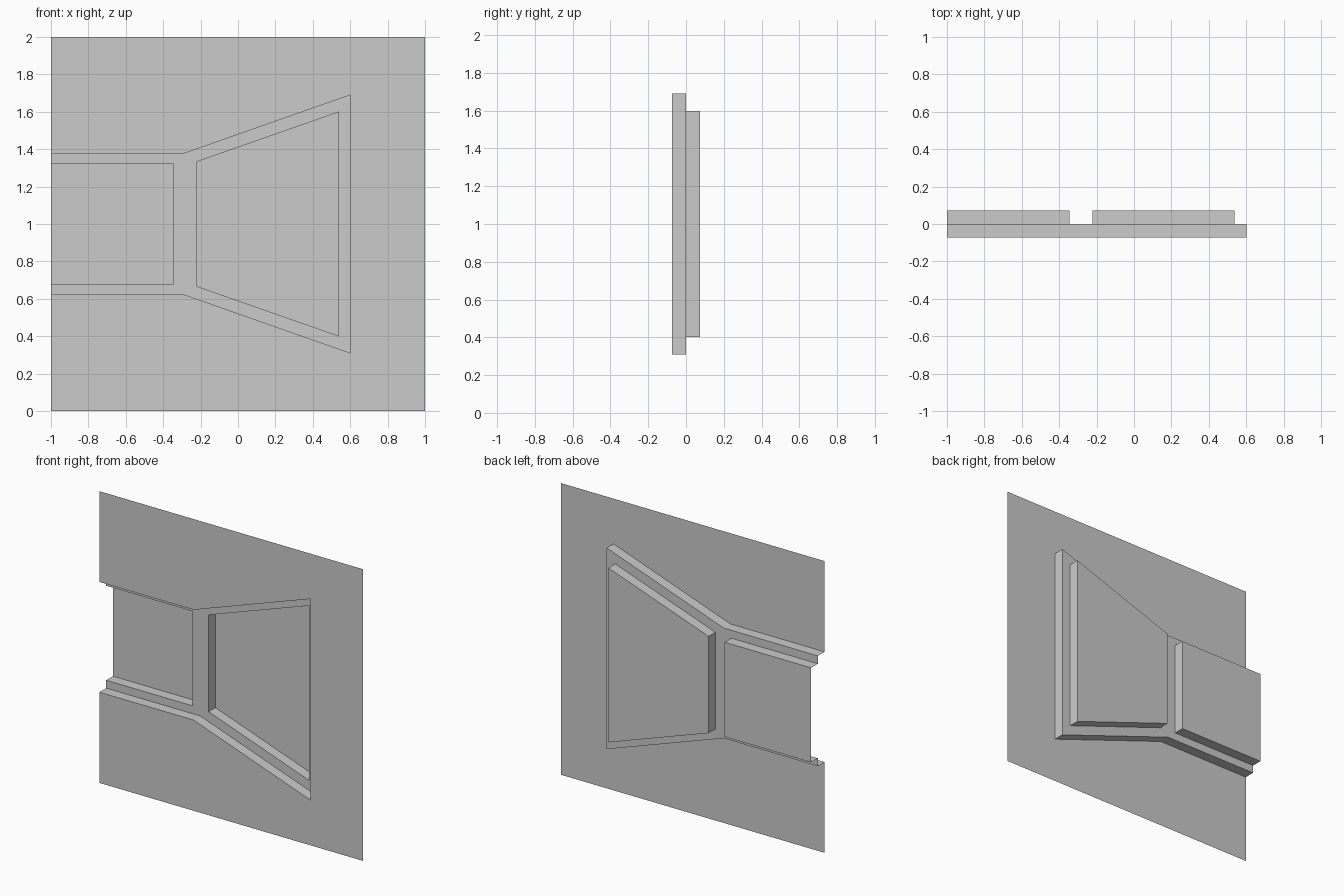
import bpy
import bmesh

if "Cube" in bpy.data.objects:
    bpy.data.objects.remove(bpy.data.objects["Cube"])

D = 0.073  # depth of each recess step

# Upper-half outlines (x, height above the centre line)
outer = [(-1, .378), (-.286, .378), (.602, .69), (.602, 0)]
pocket = [(-1, .324), (-.345, .324), (-.345, 0)]
flare = [(-.222, 0), (-.222, .332), (.537, .598), (.537, 0)]

bm = bmesh.new()


def flat(points, y):
    return bm.faces.new([bm.verts.new((x, y, z)) for x, z in points])


def walls(points, y0, y1):
    for (xa, za), (xb, zb) in zip(points, points[1:]):
        bm.faces.new([bm.verts.new(c) for c in (
            (xa, y0, za), (xb, y0, zb), (xb, y1, zb), (xa, y1, za))])


# Front sheet, middle ledge and the two deep floors
flat(outer + [(1, 0), (1, 1), (-1, 1)], -D)
flat(outer + flare[::-1] + pocket[::-1], 0)
flat(pocket + [(-1, 0)], D)
flat(flare, D)

# Step walls; the left end stays open
walls(outer, -D, 0)
walls(pocket, 0, D)
walls(flare, 0, D)

# Weld, and point the sheet's normals to the front
bmesh.ops.remove_doubles(bm, verts=bm.verts, dist=1e-5)
bmesh.ops.recalc_face_normals(bm, faces=bm.faces)
bm.normal_update()
front = min(bm.faces, key=lambda f: f.calc_center_median().y)
if front.normal.y > 0:
    bmesh.ops.reverse_faces(bm, faces=bm.faces)

mesh = bpy.data.meshes.new("recessed_wall_panel")
bm.to_mesh(mesh)
bm.free()
panel = bpy.data.objects.new("recessed_wall_panel", mesh)
bpy.context.collection.objects.link(panel)
panel.location.z = 1

# Lower half
mirror = panel.modifiers.new("lower_half", 'MIRROR')
mirror.use_axis = (False, False, True)
mirror.merge_threshold = 1e-4
